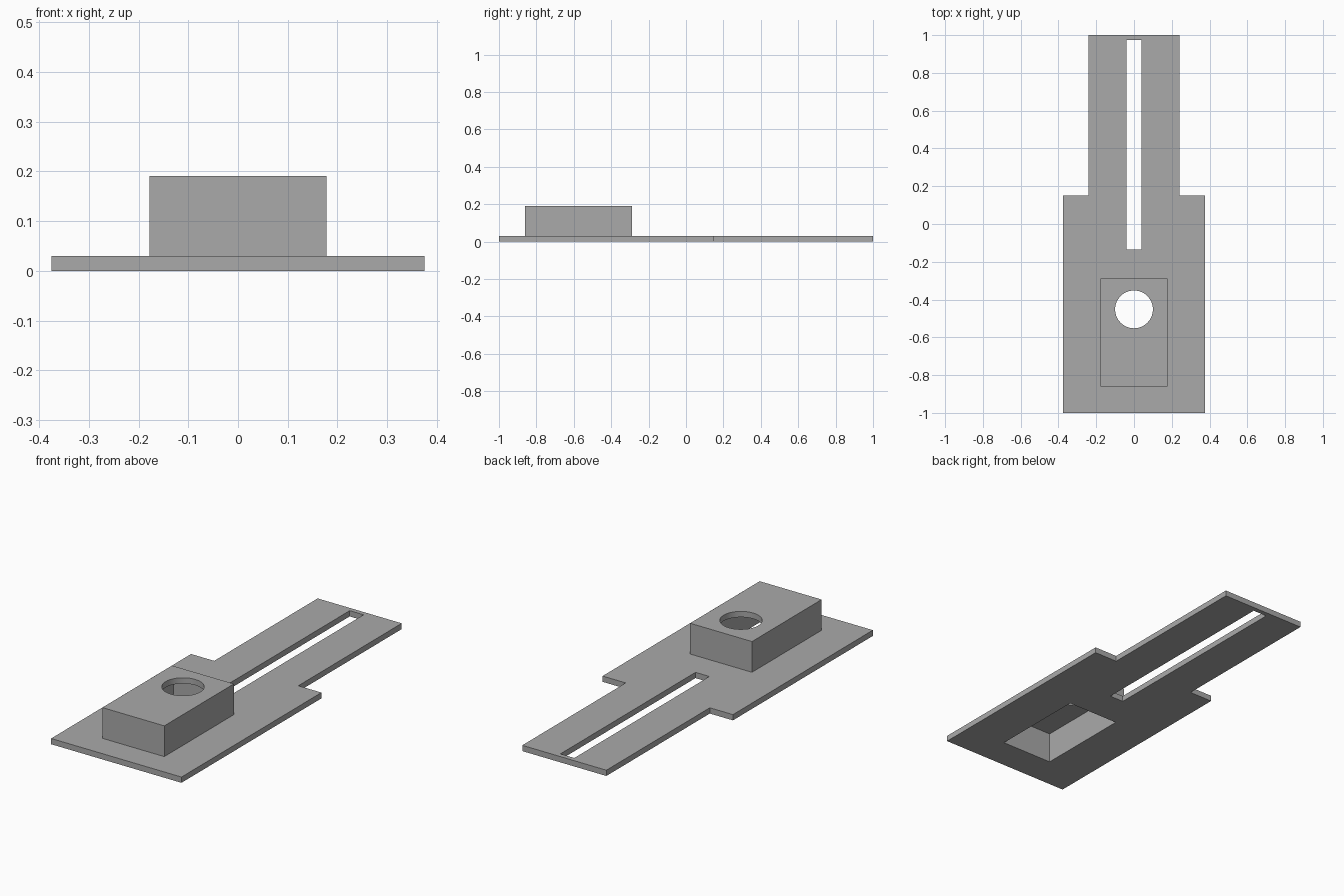
import bpy
import bmesh

cube = bpy.data.objects.get("Cube")
if cube:
    bpy.data.objects.remove(cube, do_unlink=True)

# Single matte grey
grey = bpy.data.materials.new("matte grey")
grey.use_nodes = True
colour = (0.4, 0.4, 0.4, 1)
grey.diffuse_color = colour
grey.node_tree.nodes["Principled BSDF"].inputs["Base Color"].default_value = colour

WALL = 0.03
HEIGHT = 0.19


def prism(name, outline, z0, z1):
    """Extrude a flat outline from z0 up to z1."""
    bm = bmesh.new()
    face = bm.faces.new([bm.verts.new((x, y, z0)) for x, y in outline])
    top = bmesh.ops.extrude_face_region(bm, geom=[face])["geom"]
    bmesh.ops.translate(bm, vec=(0, 0, z1 - z0),
                        verts=[v for v in top if isinstance(v, bmesh.types.BMVert)])
    bmesh.ops.recalc_face_normals(bm, faces=bm.faces)
    mesh = bpy.data.meshes.new(name)
    bm.to_mesh(mesh)
    bm.free()
    mesh.materials.append(grey)
    obj = bpy.data.objects.new(name, mesh)
    bpy.context.collection.objects.link(obj)
    return obj


def block(name, half_x, y0, y1, z0, z1):
    return prism(name, [(-half_x, y0), (half_x, y0), (half_x, y1), (-half_x, y1)], z0, z1)


def combine(target, tool, operation):
    """Apply a boolean and discard the tool."""
    mod = target.modifiers.new(operation.lower(), "BOOLEAN")
    mod.operation = operation
    mod.solver = "EXACT"
    mod.object = tool
    bpy.context.view_layer.objects.active = target
    bpy.ops.object.modifier_apply(modifier=mod.name)
    bpy.data.objects.remove(tool, do_unlink=True)


# Stepped base plate, mirrored about x = 0
side = [(0.375, -1), (0.375, 0.15), (0.242, 0.15), (0.242, 1)]
plate = prism("slotted_base_plate", side + [(-x, y) for x, y in reversed(side)], 0, WALL)

# Raised housing, hollow and open underneath
combine(plate, block("housing", 0.178, -0.86, -0.288, 0.01, HEIGHT), "UNION")
combine(plate, block("cavity_cutter", 0.178 - WALL, -0.86 + WALL, -0.288 - WALL,
                     -0.1, HEIGHT - WALL), "DIFFERENCE")

# Long slot in the narrow arm
combine(plate, block("slot_cutter", 0.04, -0.135, 0.975, -0.1, 0.1), "DIFFERENCE")

# Round hole through the housing roof
bpy.ops.mesh.primitive_cylinder_add(vertices=64, radius=0.1, depth=0.1,
                                    location=(0, -0.452, HEIGHT))
hole = bpy.context.object
hole.name = "hole_cutter"
hole.data.materials.append(grey)
combine(plate, hole, "DIFFERENCE")

bpy.ops.object.select_all(action="DESELECT")
plate.select_set(True)
bpy.context.view_layer.objects.active = plate
bpy.ops.object.shade_smooth_by_angle()
